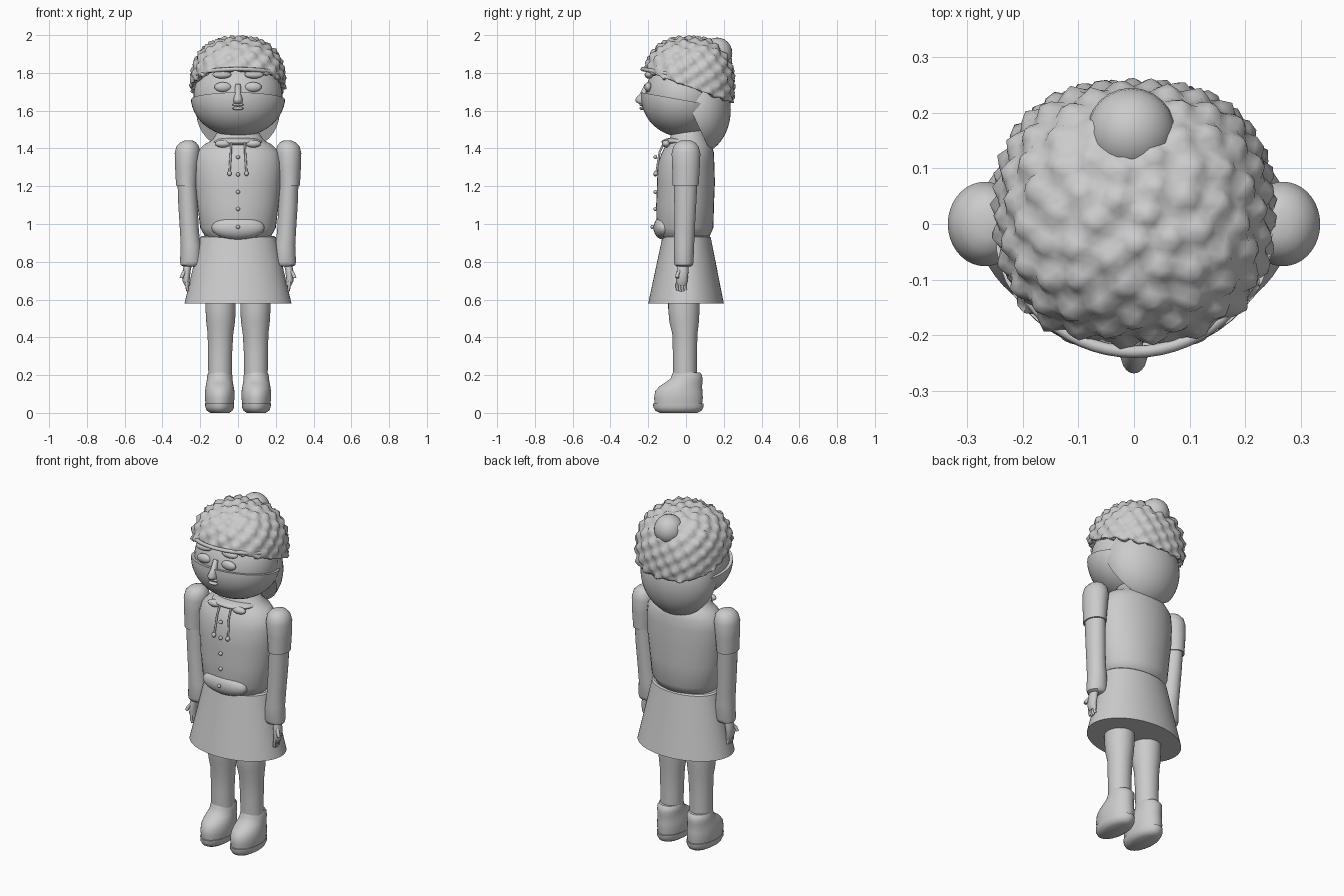
import bpy, bmesh, math
from mathutils import Vector

cube = bpy.data.objects.get("Cube")
if cube:
    bpy.data.objects.remove(cube, do_unlink=True)

grey = bpy.data.materials.new("plain_grey")
grey.use_nodes = True
grey.diffuse_color = (0.6, 0.6, 0.6, 1)
grey.node_tree.nodes["Principled BSDF"].inputs["Base Color"].default_value = (0.6, 0.6, 0.6, 1)


def finish(name, bm, angle=45):
    """Turn a bmesh into a smooth-shaded object."""
    bmesh.ops.recalc_face_normals(bm, faces=bm.faces)
    mesh = bpy.data.meshes.new(name)
    bm.to_mesh(mesh)
    bm.free()
    mesh.materials.append(grey)
    obj = bpy.data.objects.new(name, mesh)
    bpy.context.collection.objects.link(obj)
    bpy.ops.object.select_all(action='DESELECT')
    obj.select_set(True)
    bpy.context.view_layer.objects.active = obj
    bpy.ops.object.shade_smooth_by_angle(angle=math.radians(angle))
    return obj


def loft(name, sections, sides=36, angle=45):
    """Stack of ellipses (cx, cy, z, rx, ry), capped at both ends."""
    bm = bmesh.new()
    rings = []
    for cx, cy, z, rx, ry in sections:
        turn = [2 * math.pi * i / sides for i in range(sides)]
        rings.append([bm.verts.new((cx + rx * math.cos(a), cy + ry * math.sin(a), z)) for a in turn])
    for low, high in zip(rings, rings[1:]):
        for i in range(sides):
            j = (i + 1) % sides
            bm.faces.new((low[i], low[j], high[j], high[i]))
    bm.faces.new(rings[0])
    bm.faces.new(rings[-1])
    return finish(name, bm, angle)


def ellipsoid(name, centre, radii, cut=None, segments=32):
    """Ellipsoid, optionally cut by (point, normal); the normal side is removed."""
    bm = bmesh.new()
    bmesh.ops.create_uvsphere(bm, u_segments=segments, v_segments=segments // 2, radius=1)
    for v in bm.verts:
        v.co = Vector(centre) + Vector([a * b for a, b in zip(v.co, radii)])
    if cut:
        geom = bm.verts[:] + bm.edges[:] + bm.faces[:]
        bmesh.ops.bisect_plane(bm, geom=geom, plane_co=cut[0], plane_no=cut[1], clear_outer=True)
        bmesh.ops.holes_fill(bm, edges=[e for e in bm.edges if e.is_boundary])
    return finish(name, bm)


def tube(name, points, radius):
    """Thin round cord through a few points."""
    curve = bpy.data.curves.new(name, 'CURVE')
    curve.dimensions = '3D'
    curve.bevel_depth = radius
    curve.bevel_resolution = 2
    curve.use_fill_caps = True
    spline = curve.splines.new('POLY')
    spline.points.add(len(points) - 1)
    for p, co in zip(spline.points, points):
        p.co = (*co, 1)
    curve.materials.append(grey)
    obj = bpy.data.objects.new(name, curve)
    bpy.context.collection.objects.link(obj)


# Torso and skirt
loft("torso", [(0, -.01, .915, .13, .1), (0, -.01, .935, .175, .135), (0, -.005, .98, .2, .15),
               (0, -.005, 1.1, .215, .153), (0, 0, 1.22, .228, .153), (0, 0, 1.32, .232, .15),
               (0, .01, 1.38, .22, .137), (0, .015, 1.42, .18, .12), (0, .015, 1.445, .135, .1),
               (0, .01, 1.52, .09, .085)])
loft("skirt", [(0, 0, .58, .283, .2), (0, .003, .93, .2, .128), (0, .003, .937, .19, .12)], 64, 30)
ellipsoid("front_pocket", (0, -.12, .98), (.14, .052, .062))

# Limbs, mirrored
for side, s in (("left", 1), ("right", -1)):
    loft(side + "_sleeve", [(s * .262, 0, 1.442, .02, .025), (s * .264, 0, 1.432, .042, .048),
                            (s * .266, 0, 1.412, .06, .066), (s * .268, 0, 1.375, .067, .076),
                            (s * .271, 0, 1.3, .062, .073), (s * .272, -.002, 1.205, .056, .069)])
    loft(side + "_forearm", [(s * .27, -.002, 1.215, .05, .062), (s * .265, -.004, 1.1, .051, .058),
                             (s * .257, -.008, .96, .05, .054), (s * .25, -.01, .885, .053, .053),
                             (s * .249, -.012, .8, .058, .052), (s * .25, -.012, .782, .053, .047),
                             (s * .25, -.012, .775, .04, .035)])
    loft(side + "_hand", [(s * .268, -.022, .675, .014, .024), (s * .275, -.022, .7, .019, .03),
                          (s * .272, -.018, .75, .021, .031), (s * .262, -.015, .8, .022, .026)], 20)
    for k in range(4):
        y = -.046 + .014 * k
        tube(side + "_finger", [(s * .273, y, .7), (s * .27, y - .002, .665 - .006 * (k in (1, 2))),
                                (s * .266, y + .002, .65 - .006 * (k in (1, 2)))], .0075)
    tube(side + "_thumb", [(s * .275, -.03, .76), (s * .292, -.045, .735), (s * .3, -.048, .715)], .0095)

    loft(side + "_leg", [(s * .095, -.005, .15, .062, .062), (s * .095, -.006, .3, .063, .063),
                         (s * .093, -.006, .42, .068, .067), (s * .092, -.01, .48, .076, .078),
                         (s * .092, -.011, .55, .08, .083), (s * .092, -.011, .62, .08, .083)])
    loft(side + "_boot", [(s * .097, -.04, .045, .074, .125), (s * .097, -.04, .08, .079, .129),
                          (s * .097, -.038, .115, .078, .125), (s * .097, -.028, .14, .074, .113),
                          (s * .097, -.012, .16, .07, .099), (s * .097, .002, .18, .067, .085),
                          (s * .096, .005, .2, .066, .08), (s * .096, .002, .215, .06, .07)])
    sole = loft(side + "_sole", [(s * .097, -.04, .0, .05, .1), (s * .097, -.04, .012, .068, .122),
                                 (s * .097, -.04, .03, .076, .133), (s * .097, -.04, .05, .077, .134)])

    # Collar bow and drawstring
    ellipsoid(side + "_bow", (s * .08, -.105, 1.425), (.042, .022, .02), segments=20)
    tube(side + "_drawstring", [(s * .036, -.115, 1.435), (s * .038, -.14, 1.38), (s * .045, -.157, 1.27)], .0055)
    ellipsoid(side + "_string_knob", (s * .045, -.16, 1.268), (.012, .012, .014), segments=14)

    # Closed eyes and brows
    ellipsoid(side + "_eye", (s * .08, -.2, 1.725), (.045, .02, .026), segments=20)
    ellipsoid(side + "_brow", (s * .085, -.197, 1.79), (.05, .022, .02), segments=20)

# Collar and buttons
ellipsoid("collar", (0, -.03, 1.435), (.13, .1, .025))
for z in (1.355, 1.262, 1.17, 1.08, .985):
    y = -.178 if z < 1 else -.162
    ellipsoid("button", (0, y, z), (.011, .01, .011), segments=14)

# Head, face covering and features
ellipsoid("head", (0, -.015, 1.68), (.235, .2, .21), segments=48)
ellipsoid("face_mask", (0, -.02, 1.672), (.25, .217, .21),
          ((0, -.2, 1.69), (0, .18, 1)), segments=48)
loft("nose", [(0, -.222, 1.63, .012, .015), (0, -.235, 1.645, .024, .03), (0, -.235, 1.662, .024, .034),
              (0, -.222, 1.69, .017, .022), (0, -.205, 1.74, .014, .014)], 20, 70)
for z in (1.632, 1.612):
    ellipsoid("lip", (0, -.232, z), (.03, .015, .009), segments=16)

# Hair gathered behind the head
ellipsoid("back_hair", (0, .06, 1.605), (.222, .177, .235), ((0, .06, 1.53), (0, -.9, -.42)), segments=48)

# Knobbly knitted cap: rounded dome with evenly spread bumps
bumps = []
count = 210
for k in range(count):
    h = 1 - (2 * k + 1) / count
    a = k * math.pi * (3 - math.sqrt(5))
    r = math.sqrt(1 - h * h)
    bumps.append(Vector((r * math.cos(a), r * math.sin(a), h)))
bm = bmesh.new()
bmesh.ops.create_icosphere(bm, subdivisions=5, radius=1)
for v in bm.verts:
    d = v.co.normalized()
    nearest = max(d.dot(b) for b in bumps)
    swell = math.exp(-(1 - nearest) / .0045)
    p = 2.45
    scale = sum(abs(c) ** p for c in d) ** (-1 / p)
    grow = scale * (1 + .1 * swell)
    v.co = Vector((0, .015, 1.735)) + Vector((d.x * .237, d.y * .228, d.z * .243)) * grow
tilt = Vector((0, -.36, -1))
geom = bm.verts[:] + bm.edges[:] + bm.faces[:]
bmesh.ops.bisect_plane(bm, geom=geom, plane_co=(0, .02, 1.725), plane_no=tilt, clear_outer=True)
cap = finish("knitted_cap", bm, 60)
shell = cap.modifiers.new("thickness", 'SOLIDIFY')
shell.thickness = .025

# Rolled brim at the front and pompom at the back
brim = []
for k in range(25):
    a = math.radians(200 + 140 * k / 24)
    brim.append((.238 * math.cos(a), .01 + .24 * math.sin(a), 1.775 - .045 * math.sin(a)))
tube("cap_brim", brim, .011)
ellipsoid("pompom", (-.005, .165, 1.905), (.08, .08, .082), segments=24)
